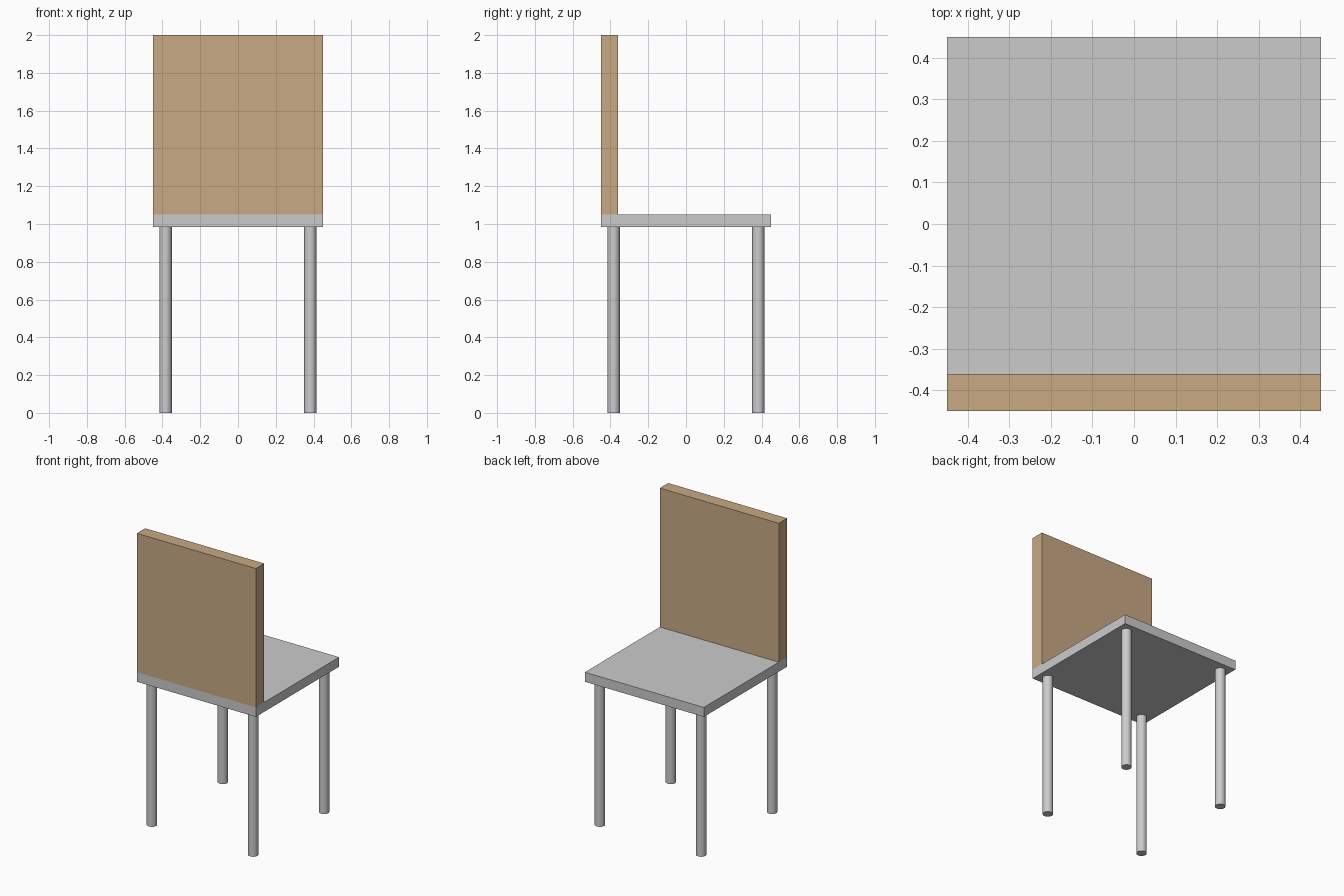
import bpy
import math

if "Cube" in bpy.data.objects:
    bpy.data.objects.remove(bpy.data.objects["Cube"])

HALF = 0.45          # half width of the seat
SEAT_LOW, SEAT_TOP = 0.985, 1.05
LEG_POS, LEG_RADIUS = 0.383, 0.0325


def box(name, low, high):
    """Axis-aligned box between two corners."""
    centre = [(a + b) / 2 for a, b in zip(low, high)]
    bpy.ops.mesh.primitive_cube_add(size=1, location=centre)
    obj = bpy.context.object
    obj.name = name
    obj.scale = [b - a for a, b in zip(low, high)]
    bpy.ops.object.transform_apply(location=False, rotation=False, scale=True)
    return obj


def leg(name, x, y):
    """Round leg from the floor to the underside of the seat."""
    bpy.ops.mesh.primitive_cylinder_add(
        vertices=32, radius=LEG_RADIUS, depth=SEAT_LOW, location=(x, y, SEAT_LOW / 2))
    bpy.context.object.name = name
    bpy.ops.object.shade_smooth_by_angle(angle=math.radians(30))


# Seat
box("seat", (-HALF, -HALF, SEAT_LOW), (HALF, HALF, SEAT_TOP))

# Backrest, standing on the front (-y) edge of the seat
wood = bpy.data.materials.new("wood")
wood.diffuse_color = (0.58, 0.40, 0.23, 1)
wood.use_nodes = True
wood.node_tree.nodes["Principled BSDF"].inputs["Base Color"].default_value = wood.diffuse_color
back = box("backrest", (-HALF, -HALF, SEAT_TOP), (HALF, -0.36, 2.0))
back.data.materials.append(wood)

# Four legs
for side, sx in (("left", -1), ("right", 1)):
    for end, sy in (("front", -1), ("back", 1)):
        leg(f"{end}_{side}_leg", sx * LEG_POS, sy * LEG_POS)
